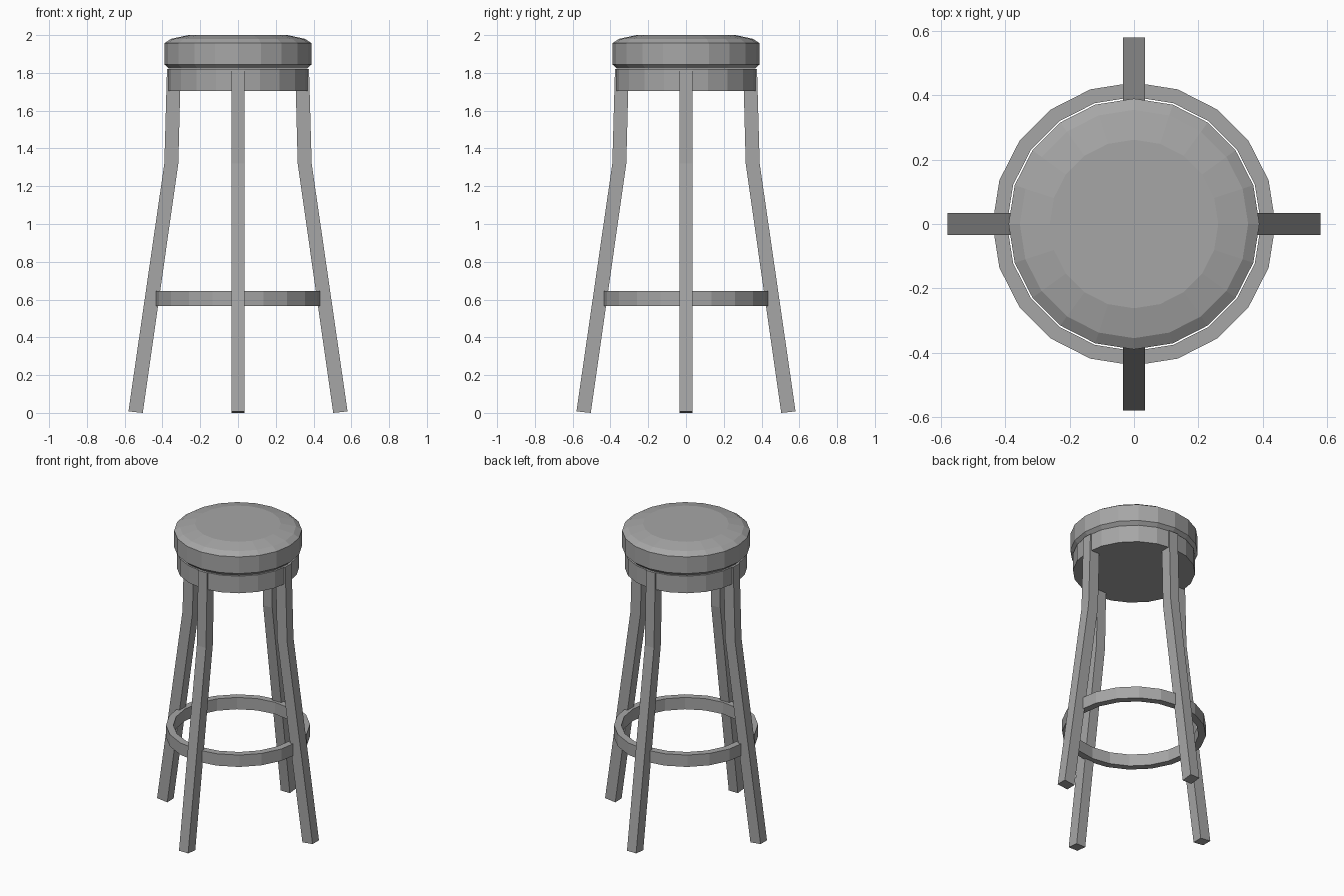
import bpy, bmesh, math
from mathutils import Matrix

cube = bpy.data.objects.get("Cube")
if cube:
    bpy.data.objects.remove(cube, do_unlink=True)

SIDES = 20

grey = bpy.data.materials.new("warm_grey")
grey.use_nodes = True
COLOUR = (0.38, 0.38, 0.38, 1)
grey.diffuse_color = COLOUR
grey.node_tree.nodes["Principled BSDF"].inputs["Base Color"].default_value = COLOUR


def add_object(name, bm):
    bmesh.ops.recalc_face_normals(bm, faces=bm.faces)
    mesh = bpy.data.meshes.new(name)
    bm.to_mesh(mesh)
    bm.free()
    mesh.materials.append(grey)
    obj = bpy.data.objects.new(name, mesh)
    bpy.context.collection.objects.link(obj)
    return obj


def lathe(name, profile, closed=False):
    """Turn (radius, height) points around z; open profiles get flat caps."""
    bm = bmesh.new()
    rings = []
    for r, z in profile:
        rings.append([bm.verts.new((r * math.cos(a), r * math.sin(a), z))
                      for a in (math.tau * i / SIDES for i in range(SIDES))])
    pairs = list(zip(rings, rings[1:]))
    if closed:
        pairs.append((rings[-1], rings[0]))
    else:
        bm.faces.new(rings[0])
        bm.faces.new(rings[-1])
    for low, high in pairs:
        for i in range(SIDES):
            j = (i + 1) % SIDES
            bm.faces.new((low[i], low[j], high[j], high[i]))
    return add_object(name, bm)


def leg(name, angle):
    """Bent square bar, splayed outward along the given angle."""
    half = 0.034
    outer = [(0.58, 0.008), (0.39, 1.32), (0.376, 1.82)]
    inner = [(0.303, 1.82), (0.316, 1.32), (0.504, 0)]
    bm = bmesh.new()
    sides = [[bm.verts.new((x, y, z)) for x, z in outer + inner]
             for y in (-half, half)]
    a, b = sides
    for side in sides:
        bm.faces.new((side[0], side[1], side[4], side[5]))
        bm.faces.new((side[1], side[2], side[3], side[4]))
    for i in range(6):
        j = (i + 1) % 6
        bm.faces.new((a[i], a[j], b[j], b[i]))
    bm.transform(Matrix.Rotation(angle, 4, "Z"))
    return add_object(name, bm)


# Padded seat with softened rim
lathe("seat_cushion", [(0.365, 1.822), (0.39, 1.845), (0.39, 1.957),
                       (0.355, 1.98), (0.262, 2.0)])
# Drum under the cushion
lathe("seat_base", [(0.374, 1.705), (0.374, 1.82)])
# Ring for the feet
lathe("foot_ring", [(0.44, 0.565), (0.44, 0.645), (0.395, 0.645), (0.395, 0.565)],
      closed=True)
# Four splayed legs
for n, name in enumerate(("left_leg", "back_leg", "right_leg", "front_leg")):
    leg(name, n * math.pi / 2)
